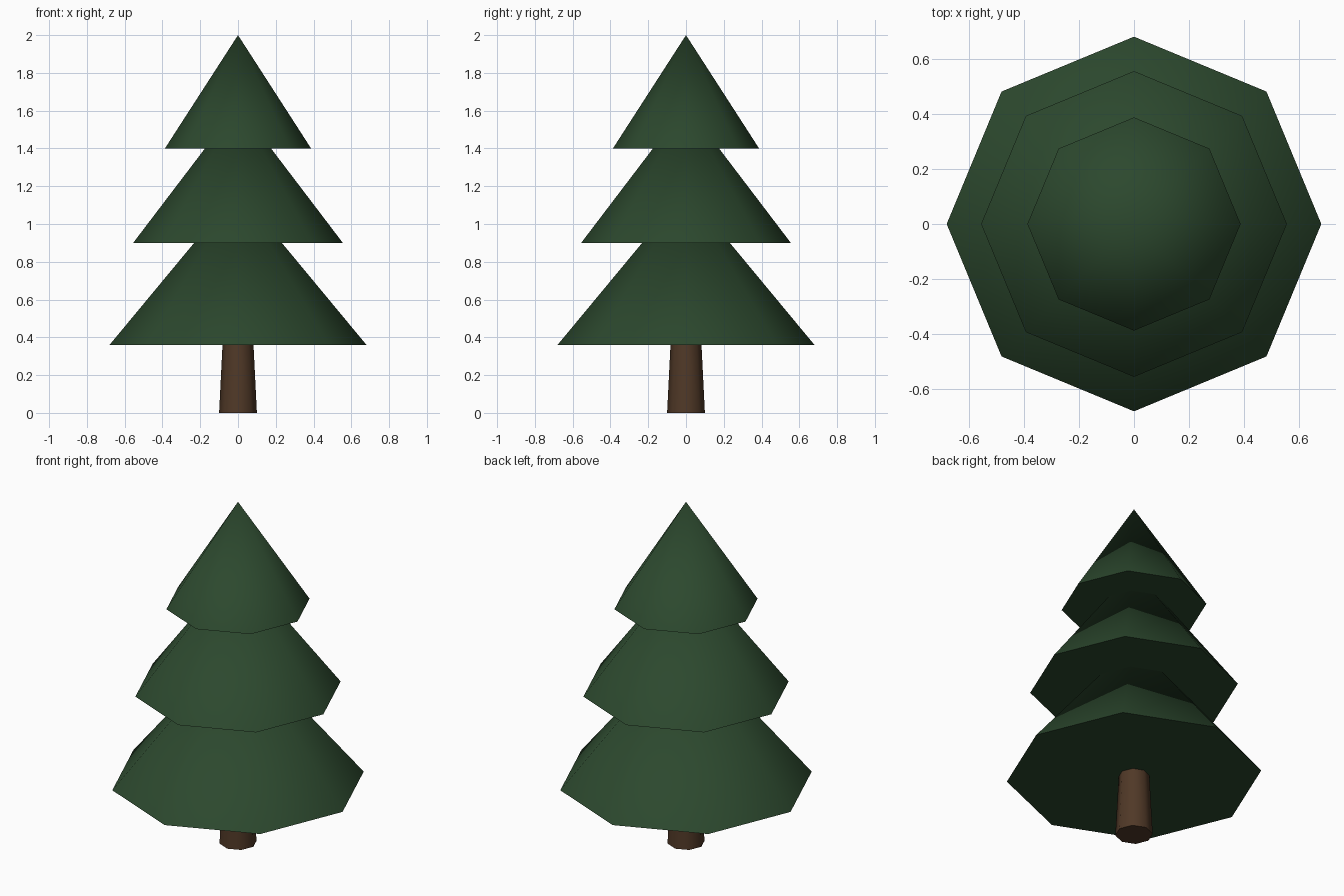
import bpy
import math

if "Cube" in bpy.data.objects:
    bpy.data.objects.remove(bpy.data.objects["Cube"])


def material(name, color):
    mat = bpy.data.materials.new(name)
    mat.diffuse_color = color
    mat.use_nodes = True
    mat.node_tree.nodes["Principled BSDF"].inputs["Base Color"].default_value = mat.diffuse_color
    return mat


def cone(name, r_bottom, r_top, z_bottom, z_top, mat):
    """Eight-sided cone with corners on the x and y axes."""
    bpy.ops.mesh.primitive_cone_add(
        vertices=8, radius1=r_bottom, radius2=r_top, depth=z_top - z_bottom,
        location=(0, 0, (z_bottom + z_top) / 2))
    obj = bpy.context.object
    obj.name = name
    obj.data.materials.append(mat)
    # Soft sides, crisp rim
    bpy.ops.object.shade_smooth_by_angle(angle=math.radians(60))
    return obj


bark = material("bark", (0.08, 0.04, 0.02, 1))
needles = material("needles", (0.025, 0.065, 0.027, 1))

# Tapered trunk, ending just inside the lowest branches
cone("trunk", 0.10, 0.08, 0.0, 0.40, bark)

# Three overlapping tiers of branches: name, radius, base, tip
for name, radius, base, tip in (
        ("lower_branches", 0.68, 0.36, 1.18),
        ("middle_branches", 0.555, 0.90, 1.63),
        ("upper_branches", 0.387, 1.40, 2.0)):
    cone(name, radius, 0.0, base, tip, needles)
